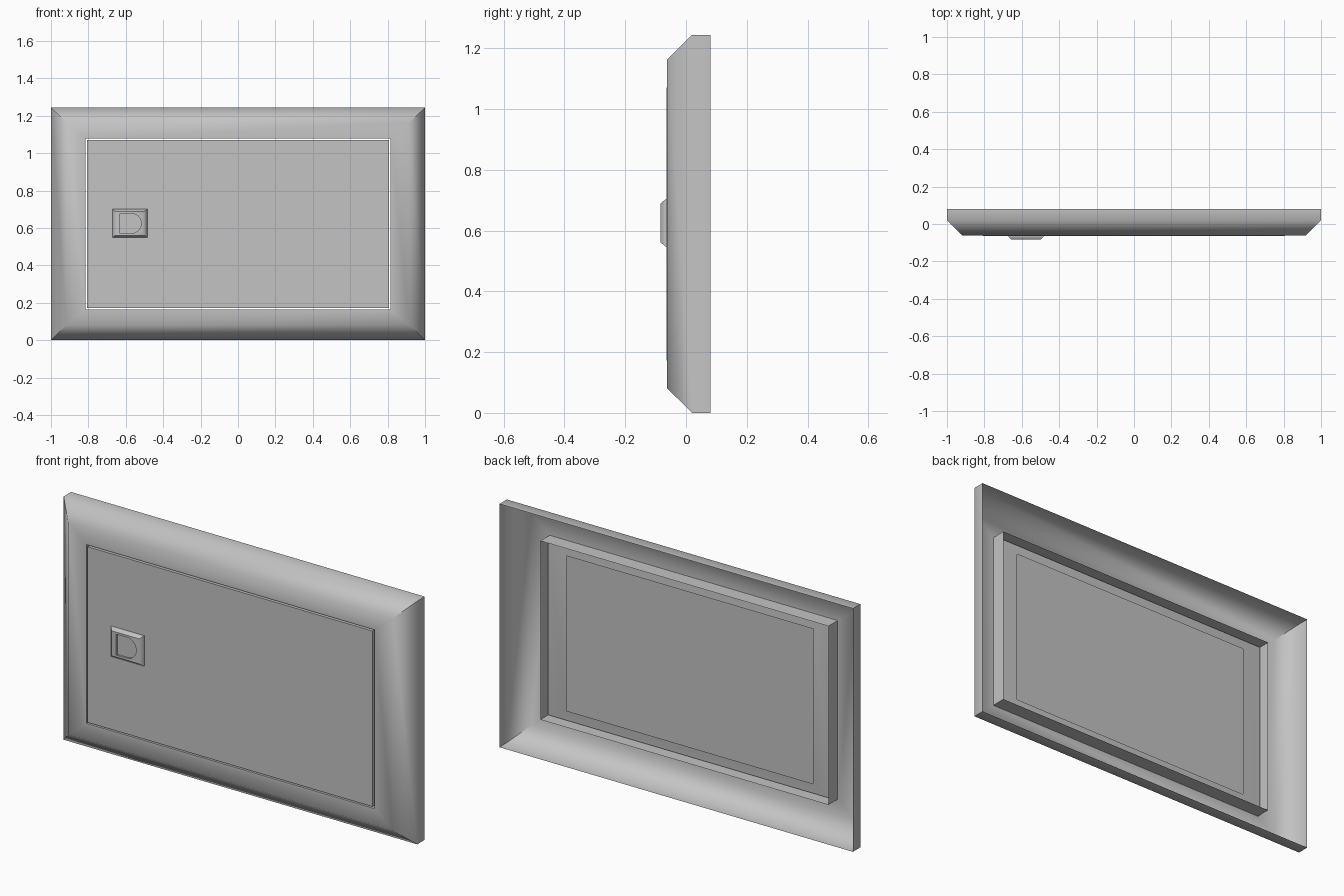
import bpy
import bmesh
import math

cube = bpy.data.objects.get("Cube")
if cube:
    bpy.data.objects.remove(cube, do_unlink=True)

MID_Z = 0.622

grey = bpy.data.materials.new("grey")
grey.use_nodes = True
grey.diffuse_color = (0.55, 0.55, 0.55, 1)
grey.node_tree.nodes["Principled BSDF"].inputs["Base Color"].default_value = grey.diffuse_color


def rect_ring(bm, half_x, half_z, y, cx=0, cz=MID_Z):
    """Rectangle in the xz plane, counter-clockwise from the front."""
    signs = ((-1, -1), (1, -1), (1, 1), (-1, 1))
    return [bm.verts.new((cx + sx * half_x, y, cz + sz * half_z)) for sx, sz in signs]


def skin(bm, rings):
    """Join neighbouring rings with quads."""
    for a, b in zip(rings, rings[1:]):
        for i in range(len(a)):
            j = (i + 1) % len(a)
            bm.faces.new((a[i], a[j], b[j], b[i]))


def finish(bm, name, angle=50):
    mesh = bpy.data.meshes.new(name)
    bm.to_mesh(mesh)
    bm.free()
    mesh.materials.append(grey)
    obj = bpy.data.objects.new(name, mesh)
    bpy.context.collection.objects.link(obj)
    bpy.ops.object.select_all(action="DESELECT")
    obj.select_set(True)
    bpy.context.view_layer.objects.active = obj
    bpy.ops.object.shade_smooth_by_angle(angle=math.radians(angle))
    return obj


# Surround: open-backed bevelled frame with a return wall round the opening
bm = bmesh.new()
skin(bm, [rect_ring(bm, *r) for r in (
    (1.0, MID_Z, 0.08),
    (1.0, MID_Z, 0.02),
    (0.917, 0.541, -0.062),
    (0.815, 0.457, -0.062),
    (0.815, 0.457, 0.013),
)])
finish(bm, "surround_frame")

# Door: front sheet with folded edges and a flange behind
bm = bmesh.new()
rings = [rect_ring(bm, *r) for r in (
    (0.697, 0.396, -0.029),
    (0.806, 0.449, -0.036),
    (0.806, 0.449, -0.064),
)]
skin(bm, rings)
bm.faces.new(rings[-1])
finish(bm, "door_panel")

# Latch: tapered block with a D-shaped finger recess
bm = bmesh.new()
cx, cz = -0.578, 0.625
front_y, floor_y = -0.084, -0.074
outer = [rect_ring(bm, hx, hz, y, cx, cz) for hx, hz, y in (
    (0.093, 0.077, -0.064),
    (0.093, 0.077, -0.068),
    (0.078, 0.064, front_y),
)]
skin(bm, outer)

radius, arc_x, flat_x = 0.053, -0.57, -0.63
outline = [(flat_x, cz - radius)]
for k in range(13):
    t = math.pi * (k / 12 - 0.5)
    outline.append((arc_x + radius * math.cos(t), cz + radius * math.sin(t)))
outline.append((flat_x, cz + radius))
lip, floor = [[bm.verts.new((x, y, z)) for x, z in outline] for y in (front_y, floor_y)]
skin(bm, [lip, floor])
bm.faces.new(floor)

# Front face between the block edge and the recess
bm.edges.ensure_lookup_table()
border = [e for e in bm.edges if all(abs(v.co.y - front_y) < 1e-5 for v in e.verts)]
bmesh.ops.triangle_fill(bm, edges=border, use_beauty=True, normal=(0, -1, 0))
finish(bm, "latch")
